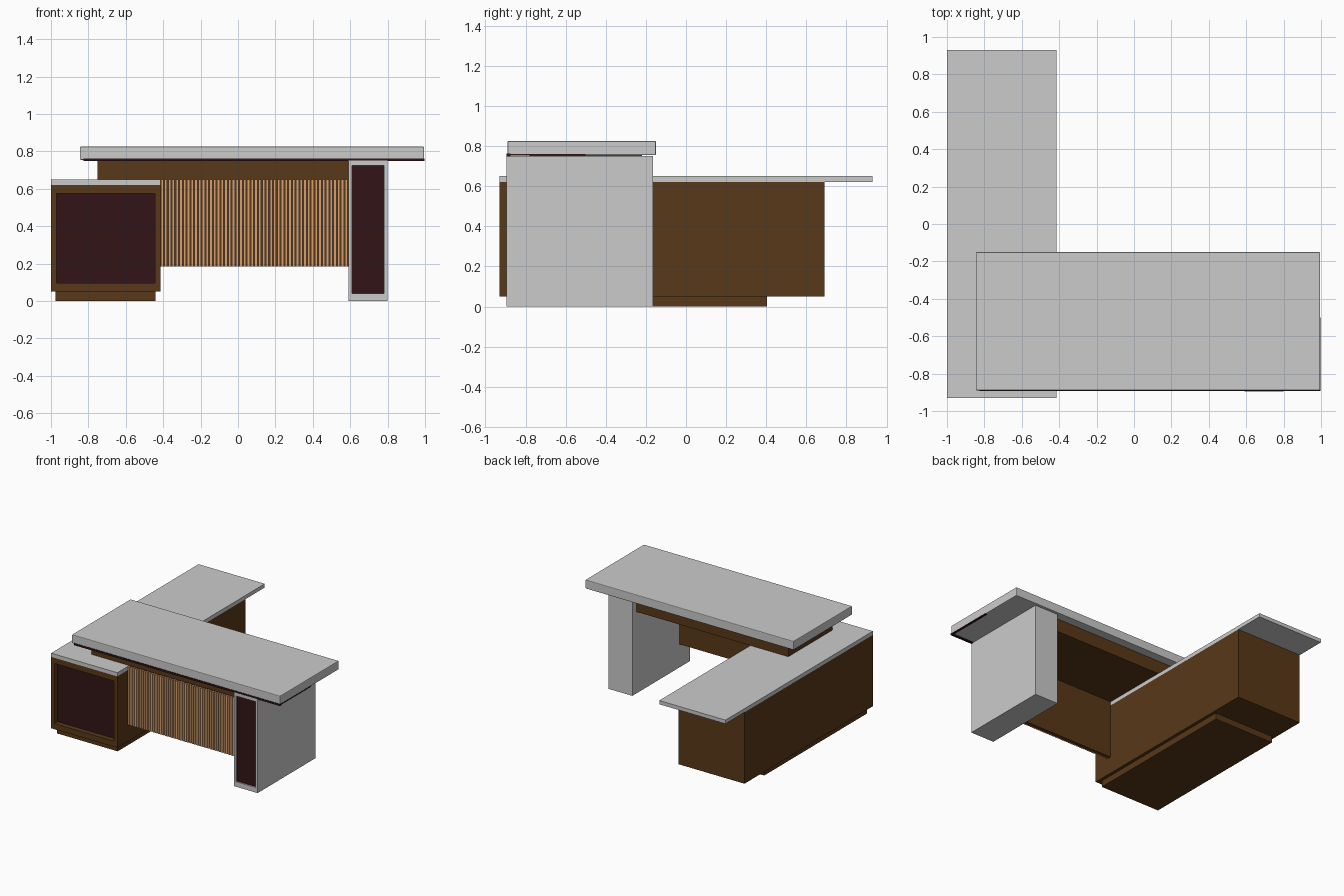
import bpy, bmesh

if "Cube" in bpy.data.objects:
    bpy.data.objects.remove(bpy.data.objects["Cube"])


def material(name, rgb):
    m = bpy.data.materials.new(name)
    m.diffuse_color = (*rgb, 1)
    m.use_nodes = True
    m.node_tree.nodes["Principled BSDF"].inputs["Base Color"].default_value = m.diffuse_color
    return m


WALNUT = material("walnut", (0.097, 0.04, 0.009))
OAK = material("oak_slat", (0.68, 0.36, 0.17))
DARK = material("dark_panel", (0.032, 0.0067, 0.008))
STONE = material("stone_grey", (0.8, 0.8, 0.8))


def box(name, x, y, z, mat=None, inset=None, depth=0.0):
    """Box from (min, max) ranges; inset = (x0, x1, z0, z1) sinks a dark front panel."""
    bm = bmesh.new()
    bmesh.ops.create_cube(bm, size=1)
    for v in bm.verts:
        v.co = [r[0] if c < 0 else r[1] for c, r in zip(v.co, (x, y, z))]
    bm.normal_update()
    if inset:
        front = min(bm.faces, key=lambda f: f.calc_center_median().y)
        bmesh.ops.inset_region(bm, faces=[front], thickness=0.01)
        mid = front.calc_center_median()
        for v in front.verts:
            v.co.x = inset[0] if v.co.x < mid.x else inset[1]
            v.co.z = inset[2] if v.co.z < mid.z else inset[3]
        panel = bmesh.ops.extrude_discrete_faces(bm, faces=[front])["faces"][0]
        panel.material_index = 1
        for v in panel.verts:
            v.co.y += depth
    me = bpy.data.meshes.new(name)
    bm.to_mesh(me)
    bm.free()
    ob = bpy.data.objects.new(name, me)
    bpy.context.collection.objects.link(ob)
    if mat:
        me.materials.append(mat)
    if inset:
        me.materials.append(DARK)
    return ob


# Low side cabinet with sunken front panel, plinth and overhanging top
box("cabinet_body", (-1, -0.415), (-0.93, 0.69), (0.05, 0.62), WALNUT,
    inset=(-0.97, -0.445, 0.095, 0.575), depth=0.04)
box("cabinet_plinth", (-0.975, -0.44), (-0.89, 0.405), (0, 0.05), WALNUT)
box("cabinet_top", (-1, -0.415), (-0.93, 0.93), (0.62, 0.65))

# Main desk top with softened edges
top = box("desk_top", (-0.845, 0.995), (-0.89, -0.15), (0.755, 0.825))
bev = top.modifiers.new("soft_edges", "BEVEL")
bev.width = 0.005
bev.segments = 2

# Dark shadow trim under the front and right edges of the top
box("front_trim", (-0.825, 0.997), (-0.894, -0.875), (0.747, 0.762), DARK)
box("side_trim", (0.98, 0.997), (-0.875, -0.5), (0.752, 0.76), DARK)

# Supporting pedestal with inset front panel
box("pedestal", (0.59, 0.80), (-0.895, -0.165), (0, 0.75), STONE,
    inset=(0.61, 0.78, 0.04, 0.725), depth=0.01)

# Shallow drawer box under the top
box("drawer_box", (-0.75, 0.59), (-0.78, -0.22), (0.65, 0.755), WALNUT)

# Modesty panel faced with vertical slats
box("modesty_panel", (-0.415, 0.59), (-0.787, -0.76), (0.185, 0.65), WALNUT)
COUNT = 50
pitch = 1.005 / COUNT
slats = box("modesty_slats", (-0.413, -0.413 + pitch * 0.72), (-0.80, -0.787),
            (0.185, 0.65), OAK)
arr = slats.modifiers.new("repeat", "ARRAY")
arr.count = COUNT
arr.use_relative_offset = False
arr.use_constant_offset = True
arr.constant_offset_displace = (pitch, 0, 0)
